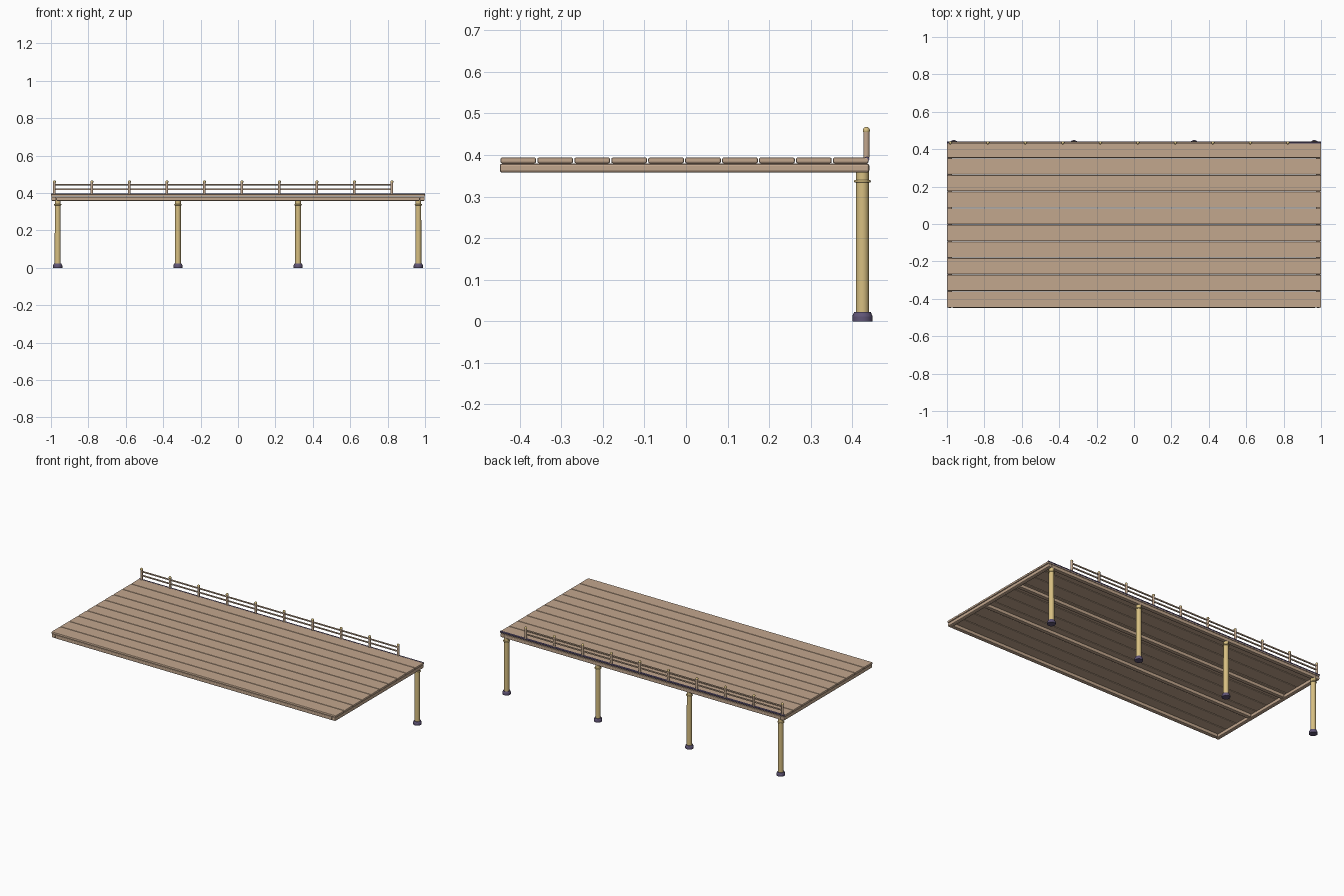
import bpy, math

if "Cube" in bpy.data.objects:
    bpy.data.objects.remove(bpy.data.objects["Cube"])


def material(name, rgb):
    m = bpy.data.materials.new(name)
    m.diffuse_color = (*rgb, 1)
    m.use_nodes = True
    m.node_tree.nodes["Principled BSDF"].inputs["Base Color"].default_value = m.diffuse_color
    return m


WOOD = material("plank_wood", (0.54, 0.385, 0.27))
TAN = material("tan_pile", (0.68, 0.52, 0.22))
PURPLE = material("purple_metal", (0.115, 0.09, 0.18))


def finish(ob, name, mat, bevel=0):
    ob.name = name
    ob.data.materials.append(mat)
    if bevel:
        b = ob.modifiers.new("rounded_edges", 'BEVEL')
        b.width, b.segments = bevel, 2
    return ob


def box(name, lo, hi, mat, bevel=0):
    bpy.ops.mesh.primitive_cube_add(size=1, location=[(a + b) / 2 for a, b in zip(lo, hi)])
    ob = bpy.context.object
    ob.scale = [b - a for a, b in zip(lo, hi)]
    bpy.ops.object.transform_apply(location=False, rotation=False)
    return finish(ob, name, mat, bevel)


def rod(name, x, y, z0, z1, r0, r1, mat, sides=16):
    bpy.ops.mesh.primitive_cone_add(vertices=sides, radius1=r0, radius2=r1,
                                    depth=z1 - z0, location=(x, y, (z0 + z1) / 2))
    bpy.ops.object.shade_smooth_by_angle(angle=math.radians(40))
    return finish(bpy.context.object, name, mat)


Y0, Y1 = -0.448, 0.441

# Deck planks
pitch = (Y1 - Y0) / 10
for i in range(10):
    y = Y0 + i * pitch
    box(f"plank_{i}", (-1, y + 0.0015, 0.380), (1, y + pitch - 0.0015, 0.394), WOOD, 0.004)

# Frame beams below the planks
W, ZB, ZT = 0.026, 0.3575, 0.3795
for name, y in (("front_beam", Y0), ("inner_beam_front", -0.155),
                ("inner_beam_back", 0.135), ("back_beam", Y1 - W)):
    box(name, (-0.998 + W, y, ZB), (0.998 - W, y + W, ZT), WOOD, 0.005)
for name, x in (("left_beam", -0.998), ("right_beam", 0.998 - W)):
    box(name, (x, Y0, ZB), (x + W, Y1, ZT), WOOD, 0.006)

# Thin pipe half sunk into the back edge of the deck
bpy.ops.mesh.primitive_cylinder_add(vertices=8, radius=0.006, depth=1.998,
                                    location=(0, 0.4355, 0.3905),
                                    rotation=(0, math.pi / 2, 0))
finish(bpy.context.object, "edge_pipe", PURPLE)

# Piles with feet and collars
PY = 0.4245
for i in range(4):
    x = -0.964 + i * 0.6427
    rod(f"pile_{i}", x, PY, 0.015, 0.362, 0.016, 0.0155, TAN)
    rod(f"foot_base_{i}", x, PY, 0, 0.012, 0.0245, 0.0245, PURPLE)
    rod(f"foot_top_{i}", x, PY, 0.012, 0.022, 0.0245, 0.020, PURPLE)
    bpy.ops.mesh.primitive_torus_add(major_segments=16, minor_segments=6, major_radius=0.017,
                                     minor_radius=0.0035, location=(x, PY, 0.337))
    bpy.ops.object.shade_smooth()
    finish(bpy.context.object, f"collar_{i}", TAN)

# Railing posts with ball caps
RY = 0.434
for i in range(10):
    x = -0.982 + i * 0.2005
    rod(f"rail_post_{i}", x, RY, 0.394, 0.456, 0.0075, 0.0075, WOOD, 10)
    bpy.ops.mesh.primitive_uv_sphere_add(segments=12, ring_count=8, radius=0.0085,
                                         location=(x, RY, 0.459))
    bpy.ops.object.shade_smooth()
    finish(bpy.context.object, f"post_cap_{i}", TAN)

# Horizontal rails
for name, z in (("lower_rail", 0.420), ("upper_rail", 0.445)):
    box(name, (-0.982, RY - 0.0035, z - 0.004), (0.8225, RY + 0.0035, z + 0.004), WOOD, 0.001)
